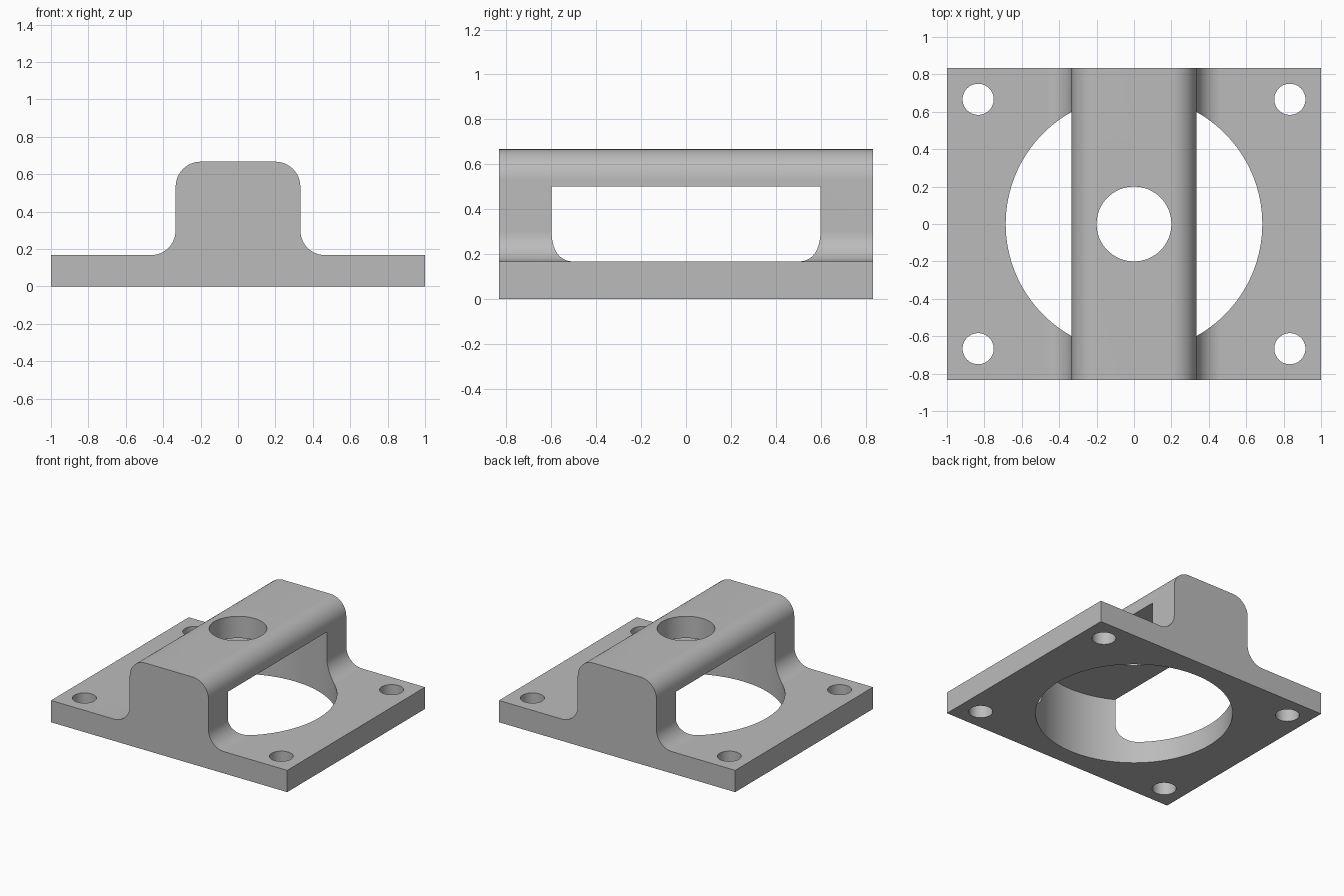
import bpy, bmesh
from math import cos, sin, radians, pi

cube = bpy.data.objects.get("Cube")
if cube:
    bpy.data.objects.remove(cube, do_unlink=True)

HALF_W, HALF_D = 1.0, 0.8333      # base plate half sizes
BASE_H, TOP_H = 0.1667, 0.6667    # plate top, bridge top
BRIDGE, FILLET = 0.3333, 0.1333   # bridge half width, fillet radius

grey = bpy.data.materials.new("grey metal")
grey.use_nodes = True
colour = (0.5, 0.5, 0.5, 1)
grey.diffuse_color = colour
grey.node_tree.nodes["Principled BSDF"].inputs["Base Color"].default_value = colour


def arc(cx, cz, start, end, steps=14):
    """Points of a fillet arc in the xz plane, angles in degrees."""
    angles = [radians(start + (end - start) * i / steps) for i in range(steps + 1)]
    return [(cx + FILLET * cos(a), cz + FILLET * sin(a)) for a in angles]


def extrude_profile(name, points):
    """Extrude an xz outline from front to back."""
    bm = bmesh.new()
    face = bm.faces.new([bm.verts.new((x, -HALF_D, z)) for x, z in points])
    out = bmesh.ops.extrude_face_region(bm, geom=[face])
    verts = [v for v in out["geom"] if isinstance(v, bmesh.types.BMVert)]
    bmesh.ops.translate(bm, verts=verts, vec=(0, 2 * HALF_D, 0))
    bmesh.ops.recalc_face_normals(bm, faces=bm.faces)
    mesh = bpy.data.meshes.new(name)
    bm.to_mesh(mesh)
    bm.free()
    obj = bpy.data.objects.new(name, mesh)
    bpy.context.collection.objects.link(obj)
    mesh.materials.append(grey)
    return obj


def drill(target, name, x, y, radius, bottom, top, sides):
    """Cut a vertical cylindrical hole through the target."""
    bpy.ops.mesh.primitive_cylinder_add(
        vertices=sides, radius=radius, depth=top - bottom,
        location=(x, y, (top + bottom) / 2))
    cutter = bpy.context.object
    cutter.name = name
    cutter.hide_render = True
    cutter.data.materials.append(grey)
    bpy.ops.object.select_all(action="DESELECT")
    target.select_set(True)
    bpy.context.view_layer.objects.active = target
    mod = target.modifiers.new(name, "BOOLEAN")
    mod.operation, mod.solver, mod.object = "DIFFERENCE", "EXACT", cutter
    bpy.ops.object.modifier_apply(modifier=mod.name)
    bpy.data.objects.remove(cutter, do_unlink=True)


# Plate and filleted bridge share one mirrored outline
right_half = [(HALF_W, 0), (HALF_W, BASE_H)]
right_half += arc(BRIDGE + FILLET, BASE_H + FILLET, 270, 180)
right_half += arc(BRIDGE - FILLET, TOP_H - FILLET, 0, 90)
outline = right_half + [(-x, z) for x, z in reversed(right_half)]
bracket = extrude_profile("bearing_bracket", outline)

# Large blind bore from below, then the shaft hole through the bridge
drill(bracket, "main_bore", 0, 0, 0.686, -0.1, 0.5, 128)
drill(bracket, "shaft_hole", 0, 0, 0.2, 0.4, 0.8, 64)

# Four corner screw holes
for sx in (-1, 1):
    for sy in (-1, 1):
        drill(bracket, "screw_hole", sx * 0.8333, sy * 0.6667, 0.0833, -0.1, 0.3, 40)

# Smooth fillets and bores, crisp edges elsewhere
bpy.ops.object.shade_smooth_by_angle(angle=pi / 6)
weighted = bracket.modifiers.new("weighted_normals", "WEIGHTED_NORMAL")
weighted.keep_sharp = True
